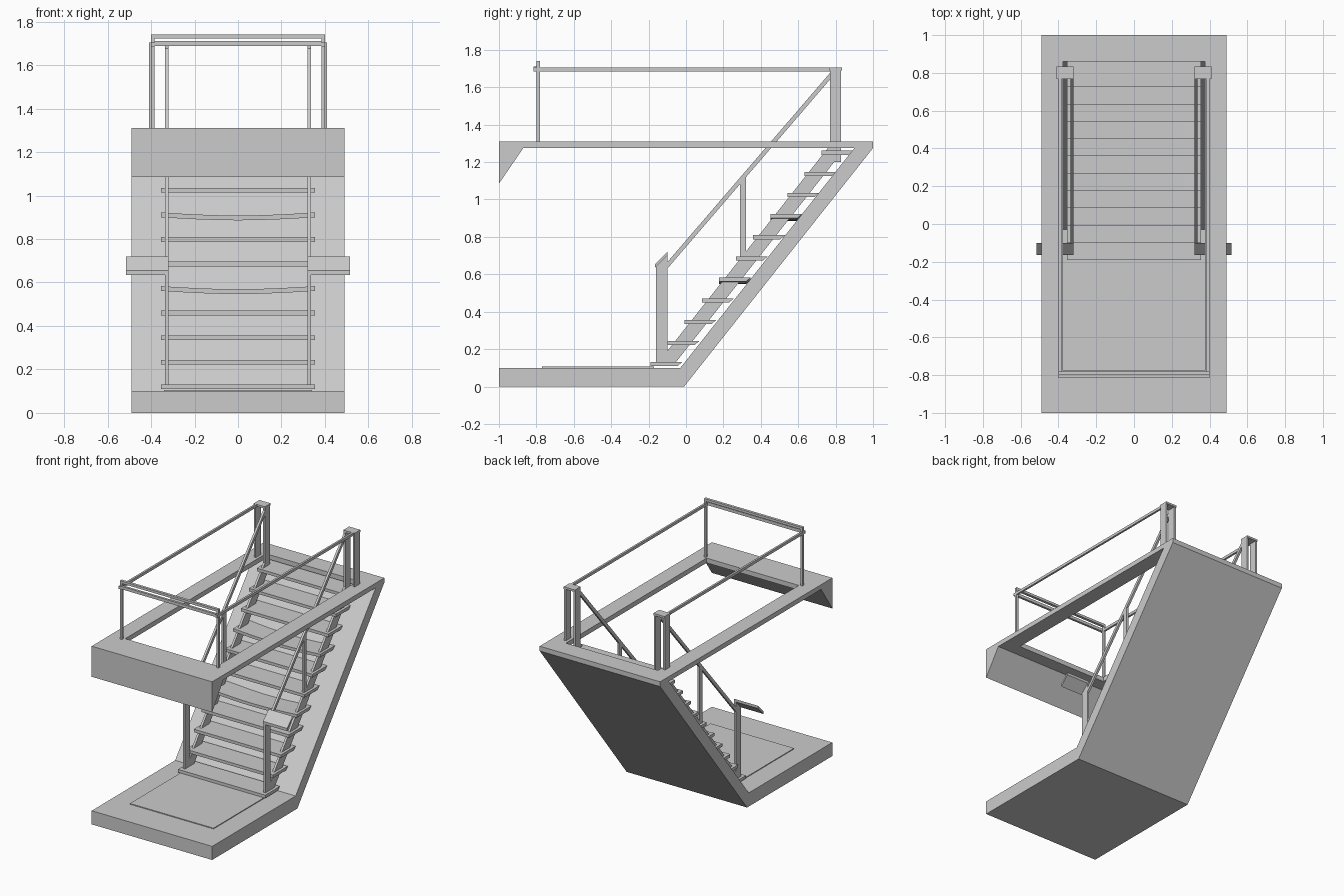
import bpy
import bmesh
import math

cube = bpy.data.objects.get("Cube")
if cube:
    bpy.data.objects.remove(cube, do_unlink=True)

grey = bpy.data.materials.new("plain_grey")
grey.use_nodes = True
grey.diffuse_color = (0.6, 0.6, 0.6, 1)
grey.node_tree.nodes["Principled BSDF"].inputs["Base Color"].default_value = (0.6, 0.6, 0.6, 1)


def extrude(name, profile, x0, x1, steps=1, sag=0.0):
    """Extrude a (y, z) profile along x, optionally sagging in the middle."""
    bm = bmesh.new()
    rings = []
    for i in range(steps + 1):
        t = i / steps
        drop = sag * math.sin(math.pi * t)
        rings.append([bm.verts.new((x0 + (x1 - x0) * t, y, z - drop)) for y, z in profile])
    n = len(profile)
    for a, b in zip(rings, rings[1:]):
        for k in range(n):
            m = (k + 1) % n
            bm.faces.new((a[k], a[m], b[m], b[k]))
    bm.faces.new(rings[0])
    bm.faces.new(rings[-1])
    bmesh.ops.recalc_face_normals(bm, faces=bm.faces)
    mesh = bpy.data.meshes.new(name)
    bm.to_mesh(mesh)
    bm.free()
    mesh.materials.append(grey)
    obj = bpy.data.objects.new(name, mesh)
    bpy.context.collection.objects.link(obj)
    return obj


def box(name, x, y, z):
    return extrude(name, [(y[0], z[0]), (y[1], z[0]), (y[1], z[1]), (y[0], z[1])], *x)


W = 0.49          # half width of the structure
TOP = 1.31        # upper floor level
UNDER = 1.275     # underside of the upper floor

# Lower landing, sloped slab and rear lip of the upper floor
extrude("landing_and_slope", [(-1, 0), (-0.01, 0), (1, UNDER), (1, TOP), (0.86, TOP),
                              (0.86, UNDER), (0.9, UNDER), (-0.03, 0.1), (-1, 0.1)], -W, W)
box("floor_panel", (-0.34, 0.34), (-0.77, -0.17), (0.1, 0.106))

# Front beam of the upper floor with a slanted underside
extrude("upper_front_beam", [(-1, 1.085), (-0.87, UNDER), (-0.775, UNDER),
                             (-0.775, TOP), (-1, TOP)], -W, W)

# Treads, two of them worn and sagging
for i in range(11):
    y, z = -0.19 + 0.0915 * i, 0.109 + 0.113 * i
    worn = i in (4, 7)
    extrude(f"tread_{i + 1}", [(y, z), (y + 0.145, z), (y + 0.17, z + 0.022), (y, z + 0.022)],
            -0.355, 0.355, 8 if worn else 1, 0.014 if worn else 0)

# Parts repeated on both sides
for side, s in (("left", 1), ("right", -1)):
    inner = (s * 0.319, s * 0.335)
    outer = (s * 0.395, s * 0.41)
    rail = (s * 0.385, s * 0.4)

    box(f"{side}_floor_edge", (s * 0.375, s * W), (-0.775, 0.86), (UNDER, TOP))
    extrude(f"{side}_stringer", [(-0.1, 0.19), (-0.1, 0.11), (-0.07, 0.11), (0.83, 1.248),
                                 (0.83, 1.29), (0.77, 1.29)], *inner)

    # Sloped handrail with its posts and the slanted end plate
    extrude(f"{side}_stair_handrail", [(-0.1, 0.63), (0.79, 1.665), (0.79, 1.7),
                                       (-0.1, 0.665)], *inner)
    extrude(f"{side}_lower_post", [(-0.16, 0.11), (-0.1, 0.11), (-0.1, 0.7), (-0.16, 0.64)], *inner)
    extrude(f"{side}_middle_post", [(0.288, 0.68), (0.32, 0.68), (0.32, 1.14), (0.288, 1.1)], *inner)
    extrude(f"{side}_end_plate", [(-0.165, 0.635), (-0.1, 0.7), (-0.1, 0.72), (-0.165, 0.655)],
            s * 0.319, s * 0.515)

    # Arched upper post
    box(f"{side}_upper_post_inner", inner, (0.77, 0.83), (1.2, 1.69))
    box(f"{side}_upper_post_outer", outer, (0.77, 0.83), (TOP, 1.69))
    box(f"{side}_upper_post_cap", (s * 0.319, s * 0.41), (0.768, 0.835), (1.69, 1.705))

    # Guard rail around the opening
    box(f"{side}_guard_rail", rail, (-0.815, 0.77), (1.685, 1.705))
    box(f"{side}_guard_post", rail, (-0.8, -0.78), (TOP, 1.722))

box("front_guard_rail_upper", (-0.4, 0.4), (-0.8, -0.78), (1.722, 1.74))
box("front_guard_rail_lower", (-0.385, 0.385), (-0.815, -0.798), (1.688, 1.71))
